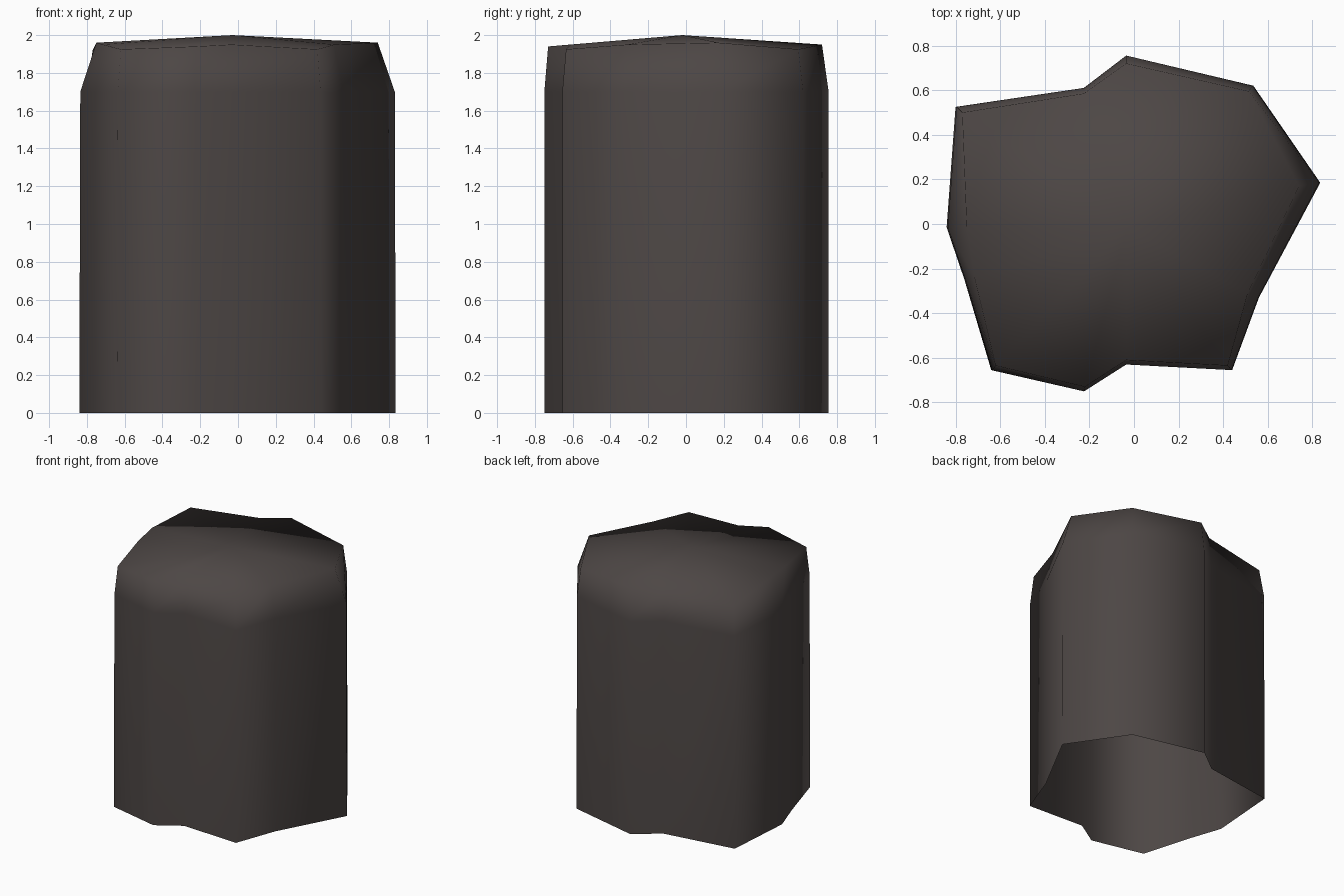
import bpy, bmesh

if "Cube" in bpy.data.objects:
    bpy.data.objects.remove(bpy.data.objects["Cube"])

mat = bpy.data.materials.new("dark stone")
mat.diffuse_color = (0.074, 0.062, 0.059, 1)
mat.use_nodes = True
mat.node_tree.nodes["Principled BSDF"].inputs["Base Color"].default_value = mat.diffuse_color

# Irregular plan outline: x, y, then x, y, z of the matching top rim corner
outline = [
    (-0.80, 0.525, -0.77, 0.50, 1.92), (-0.84, -0.015, -0.75, -0.015, 1.96),
    (-0.76, -0.25, -0.715, -0.24, 1.95), (-0.64, -0.655, -0.62, -0.635, 1.925),
    (-0.225, -0.75, -0.22, -0.73, 1.94), (-0.035, -0.63, -0.035, -0.61, 1.95),
    (0.44, -0.655, 0.42, -0.635, 1.925), (0.56, -0.33, 0.51, -0.31, 1.95),
    (0.835, 0.185, 0.74, 0.17, 1.96), (0.535, 0.62, 0.515, 0.595, 1.925),
    (-0.035, 0.755, -0.035, 0.72, 1.95), (-0.225, 0.61, -0.225, 0.585, 1.95),
]

# Open-bottomed column: foot ring, shoulder ring, rim ring, shallow peaked cap
bm = bmesh.new()
foot = [bm.verts.new((x, y, 0)) for x, y, *_ in outline]
shoulder = [bm.verts.new((x * 0.994, y, 1.70)) for x, y, *_ in outline]
rim = [bm.verts.new(p[2:]) for p in outline]
peak = bm.verts.new((-0.03, -0.02, 2.0))
n = len(outline)
for i in range(n):
    j = (i + 1) % n
    for low, high in ((foot, shoulder), (shoulder, rim)):
        bm.faces.new((low[i], low[j], high[j], high[i]))
    bm.faces.new((rim[i], rim[j], peak))
for f in bm.faces:
    f.smooth = True
mesh = bpy.data.meshes.new("stone_column")
bm.to_mesh(mesh)
bm.free()
mesh.materials.append(mat)
bpy.context.collection.objects.link(bpy.data.objects.new("stone_column", mesh))
